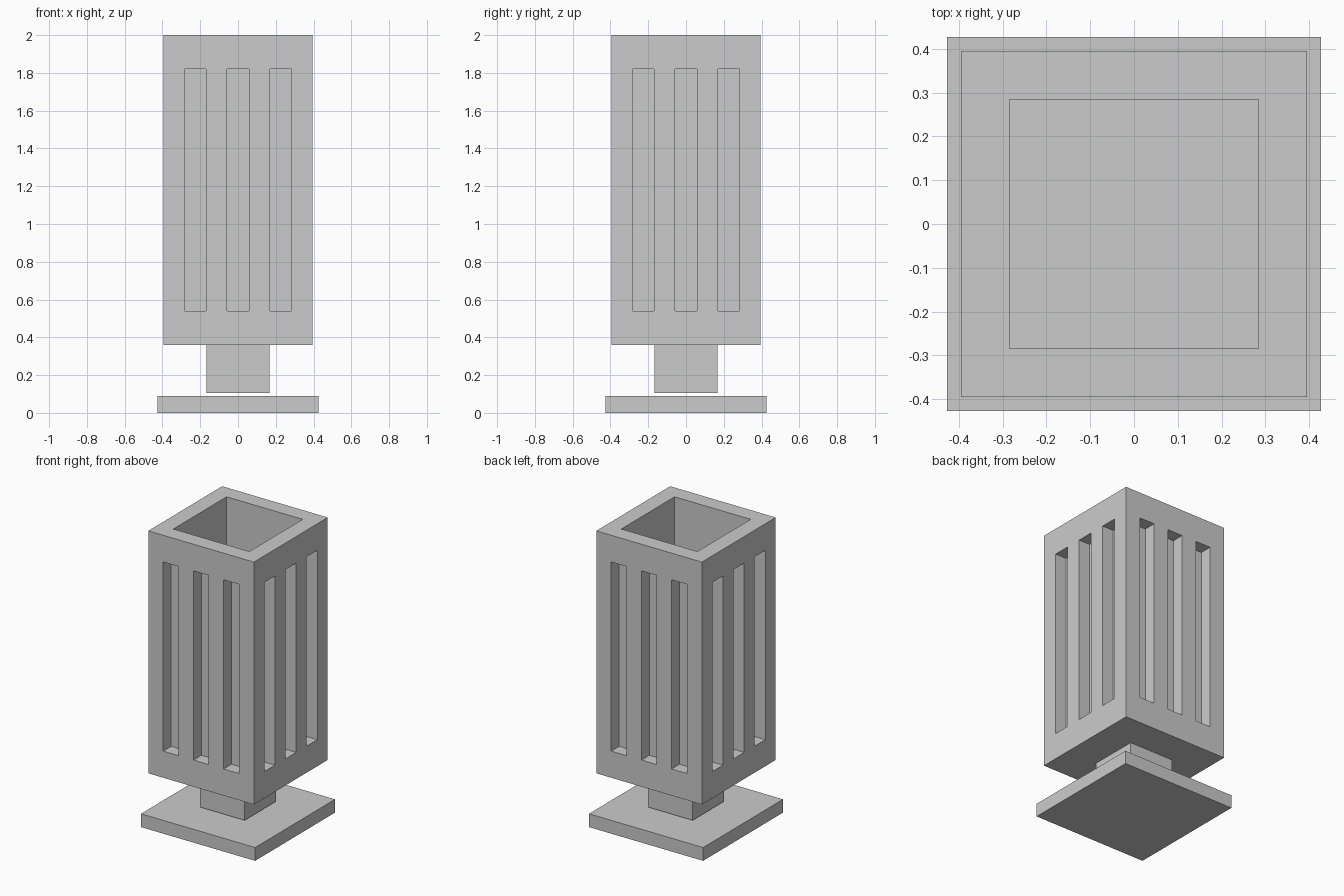
import bpy, bmesh
from mathutils import Matrix, Vector

if "Cube" in bpy.data.objects:
    bpy.data.objects.remove(bpy.data.objects["Cube"])


def add_box(bm, lo, hi, rot=Matrix()):
    lo, hi = Vector(lo), Vector(hi)
    m = rot @ Matrix.Translation((lo + hi) / 2) @ Matrix.Diagonal((*(hi - lo), 1))
    bmesh.ops.create_cube(bm, size=1, matrix=m)


def finish(name, bm):
    mesh = bpy.data.meshes.new(name)
    bm.to_mesh(mesh)
    bm.free()
    obj = bpy.data.objects.new(name, mesh)
    bpy.context.collection.objects.link(obj)
    return obj


def block(name, half, z0, z1):
    bm = bmesh.new()
    add_box(bm, (-half, -half, z0), (half, half, z1))
    return finish(name, bm)


HALF, SLOT_W, PITCH, DEPTH = 0.395, 0.114, 0.226, 0.085

# Base plate, neck and square body
block("base_plate", 0.427, 0, 0.09)
block("neck", 0.167, 0.105, 0.36)
body = block("body", HALF, 0.36, 2.0)

# Cutter: open cavity plus three recessed grooves on each side
bm = bmesh.new()
add_box(bm, (-0.285, -0.285, 0.47), (0.285, 0.285, 2.2))
for side in range(4):
    turn = Matrix.Rotation(side * 1.5707963, 4, 'Z')
    for i in (-1, 0, 1):
        x = i * PITCH
        add_box(bm, (x - SLOT_W / 2, -HALF - 0.1, 0.54),
                (x + SLOT_W / 2, -HALF + DEPTH, 1.82), turn)
cutter = finish("groove_cutter", bm)
cutter.hide_render = True
cutter.hide_viewport = True

mod = body.modifiers.new("cut_grooves", 'BOOLEAN')
mod.operation = 'DIFFERENCE'
mod.solver = 'EXACT'
mod.object = cutter
